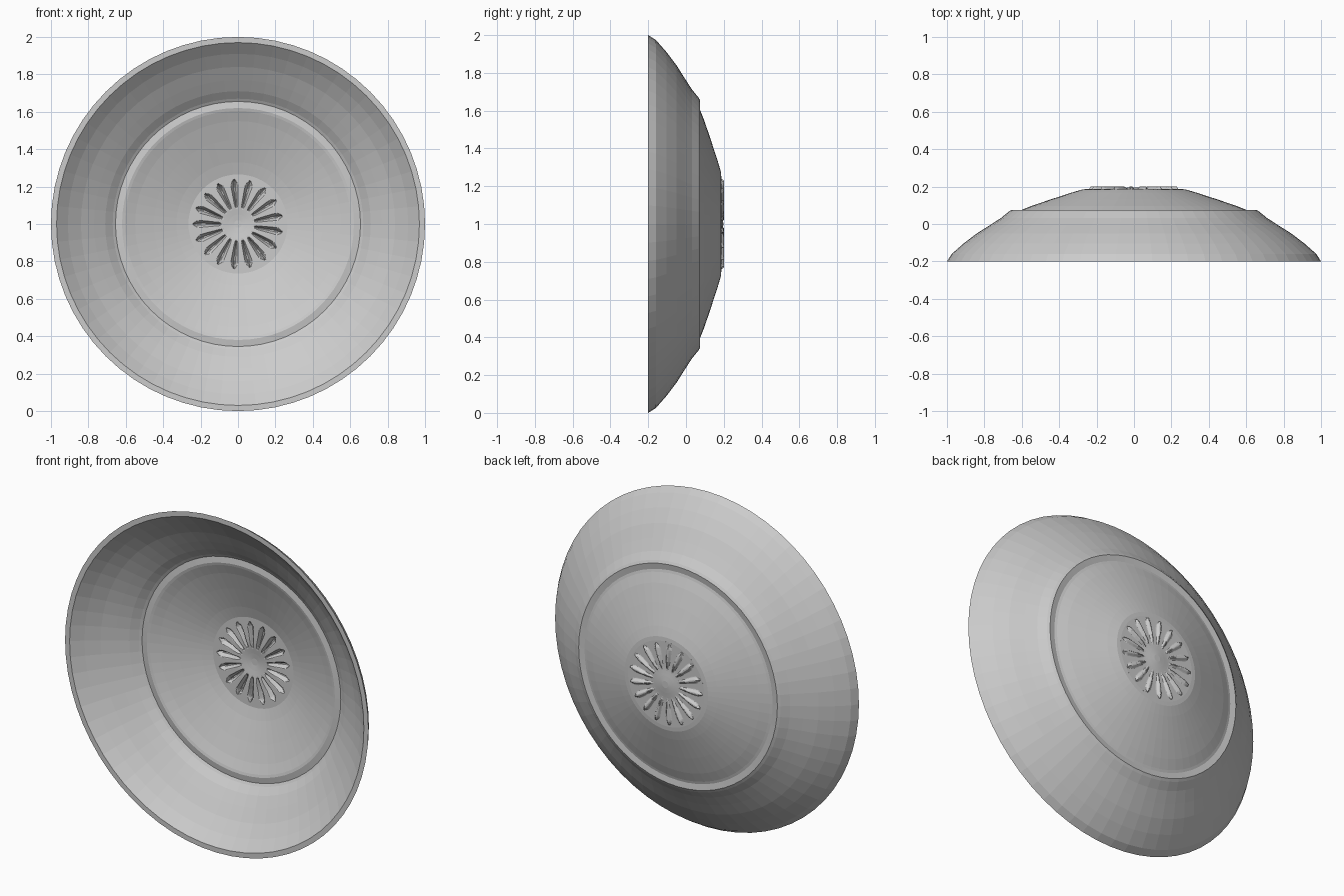
import bpy, bmesh
from math import sin, cos, pi

if "Cube" in bpy.data.objects:
    bpy.data.objects.remove(bpy.data.objects["Cube"])

PETALS = 17


def ring_mesh(name, loops, n, closed):
    """Skin a list of loops, each a function angle -> (radius, y), around the y axis."""
    bm = bmesh.new()
    rows = []
    for f in loops:
        row = []
        for i in range(n):
            a = 2 * pi * i / n
            r, y = f(a)
            row.append(bm.verts.new((-r * cos(a), y, 1 + r * sin(a))))
        rows.append(row)
    pairs = list(zip(rows, rows[1:])) + ([(rows[-1], rows[0])] if closed else [])
    for p, q in pairs:
        for i in range(n):
            j = (i + 1) % n
            bm.faces.new((p[i], p[j], q[j], q[i]))
    if not closed:
        bm.faces.new(rows[0])
        bm.faces.new(rows[-1])
    bmesh.ops.recalc_face_normals(bm, faces=bm.faces)
    me = bpy.data.meshes.new(name)
    bm.to_mesh(me)
    bm.free()
    ob = bpy.data.objects.new(name, me)
    bpy.context.collection.objects.link(ob)
    return ob


# dish shell: back profile outwards to the rim, front is the same profile shifted forward
WALL = 0.043
back = [(0.25, 0.187), (0.275, 0.185), (0.33, 0.169), (0.45, 0.130), (0.55, 0.096),
        (0.605, 0.074), (0.62, 0.070), (0.655, 0.075), (0.67, 0.066), (0.71, 0.033),
        (0.77, -0.006), (0.84, -0.050), (0.91, -0.103), (0.975, -0.16), (1.0, -0.2)]
front = [(0.97, -0.2)] + [(r, y - WALL) for r, y in reversed(back[:-2])]
front[-2] = (0.265, 0.144)
ring_mesh("dish", [lambda a, p=p: p for p in back + front], 64, True)


# pressed rosette: petals form grooves in front and ridges behind
def smooth(t):
    t = max(0.0, min(1.0, t))
    return t * t * (3 - 2 * t)


def petal(r, a):
    step = 2 * pi / PETALS
    d = abs((a + step / 2) % step - step / 2) * r
    w = 0.008 + 0.012 * smooth((r - 0.09) / 0.1)
    w *= smooth((0.24 - r) / 0.03)
    ends = smooth((r - 0.085) / 0.03)
    return 0.0 if w < 1e-5 else ends * smooth((w - d) / (0.9 * w))


radii = [0.02, 0.05, 0.065, 0.08, 0.09, 0.1, 0.115, 0.14, 0.17, 0.195,
         0.21, 0.218, 0.225, 0.232, 0.24, 0.251]


def loop(r, base, sink, rise, width):
    boss = rise * smooth((width - r) / width)
    return lambda a: (r, base + boss + sink * petal(r, a))


loops = [loop(r, 0.187, 0.013, 0.01, 0.11) for r in radii]
loops += [loop(r, 0.187 - WALL, 0.026, 0.014, 0.13) for r in reversed(radii)]
ring_mesh("rosette", loops, PETALS * 16, False)
